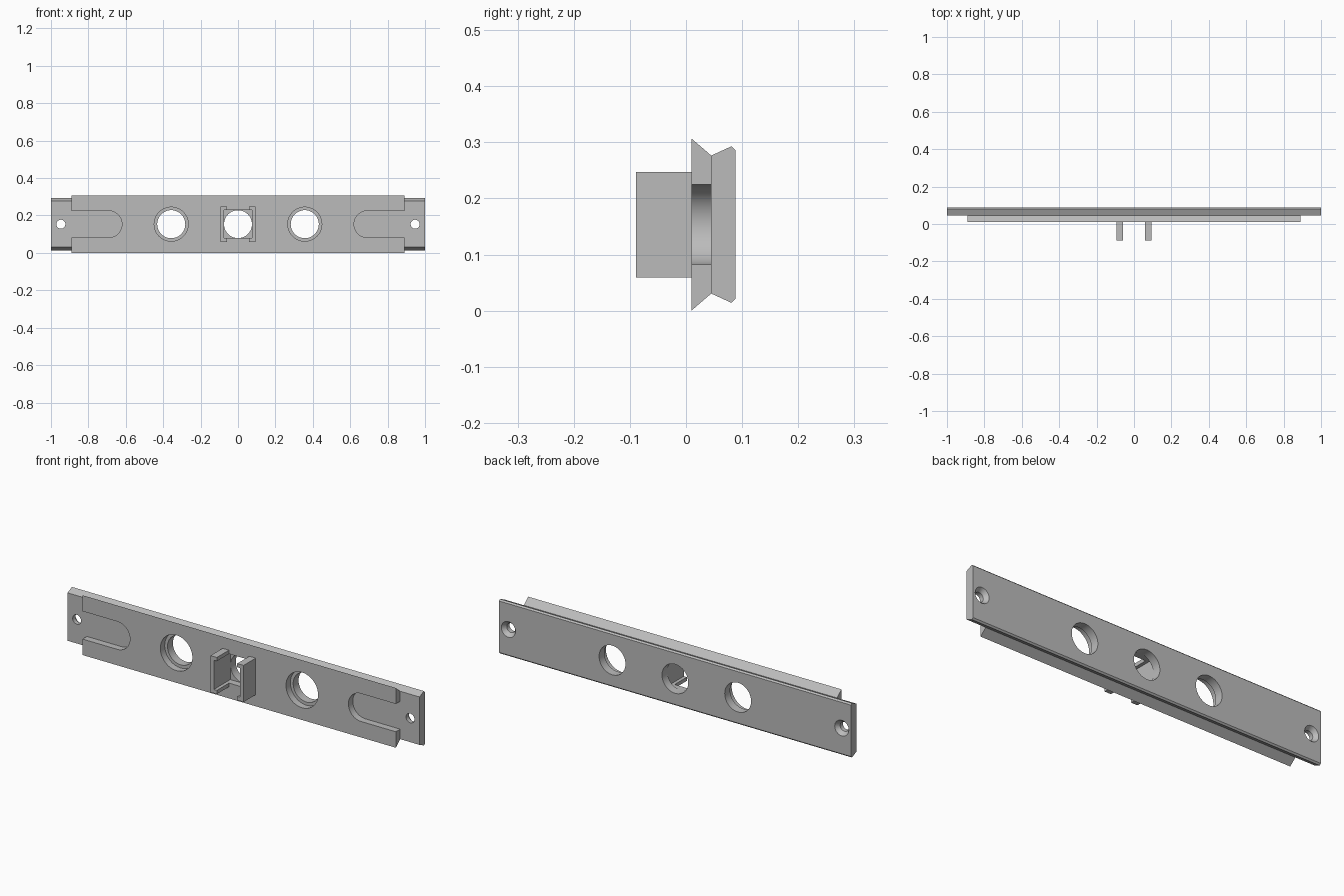
import bpy
import bmesh
from math import sin, cos, pi, radians

if "Cube" in bpy.data.objects:
    bpy.data.objects.remove(bpy.data.objects["Cube"], do_unlink=True)

MID = 0.1535       # height of the long centre line
FRONT = 0.0095     # front face of the rail
NECK = 0.045       # depth of the groove, and floor of the recesses
BACK = 0.0885      # rear face of the rail

grey = bpy.data.materials.new("plain grey")
grey.use_nodes = True
grey.diffuse_color = (0.5, 0.5, 0.5, 1)
grey.node_tree.nodes["Principled BSDF"].inputs["Base Color"].default_value = (0.5, 0.5, 0.5, 1)


def loft(name, ring_a, ring_b):
    """Closed solid between two matching rings of points."""
    bm = bmesh.new()
    a = [bm.verts.new(p) for p in ring_a]
    b = [bm.verts.new(p) for p in ring_b]
    bm.faces.new(a)
    bm.faces.new(b)
    for i in range(len(a)):
        j = (i + 1) % len(a)
        bm.faces.new((a[i], a[j], b[j], b[i]))
    bmesh.ops.recalc_face_normals(bm, faces=bm.faces)
    mesh = bpy.data.meshes.new(name)
    bm.to_mesh(mesh)
    bm.free()
    mesh.materials.append(grey)
    obj = bpy.data.objects.new(name, mesh)
    bpy.context.collection.objects.link(obj)
    return obj


def prism(name, outline, y0, y1):
    """Extrude an (x, height from centre line) outline along y."""
    return loft(name, [(x, y0, MID + z) for x, z in outline],
                [(x, y1, MID + z) for x, z in outline])


def rect(x0, x1, h):
    return [(x0, -h), (x1, -h), (x1, h), (x0, h)]


def circle(x, r, n=64):
    return [(x + r * cos(2 * pi * i / n), r * sin(2 * pi * i / n)) for i in range(n)]


def cut(target, cutter):
    mod = target.modifiers.new("cut", "BOOLEAN")
    mod.operation = "DIFFERENCE"
    mod.solver = "EXACT"
    mod.object = cutter
    bpy.context.view_layer.objects.active = target
    bpy.ops.object.modifier_apply(modifier=mod.name)
    bpy.data.objects.remove(cutter, do_unlink=True)


# Rail: flared front, V grooves along both long edges, chamfered back
half = [(FRONT, 0.1535), (NECK, 0.123), (0.081, 0.1395), (BACK, 0.132)]
profile = half + [(y, -z) for y, z in reversed(half)]
rail = loft("rail", [(-1, y, MID + z) for y, z in profile],
            [(1, y, MID + z) for y, z in profile])

for s in (-1, 1):
    # Front layer stops short of the ends
    cut(rail, prism("end_cutter", rect(s * 0.89, s * 1.1, 0.3), -0.2, NECK))
    # Round-ended slot running in from each end
    r, cx = 0.0715, 0.692
    slot = [(s * 0.95, r)]
    slot += [(s * (cx - r * sin(pi * i / 32)), r * cos(pi * i / 32)) for i in range(33)]
    slot += [(s * 0.95, -r)]
    cut(rail, prism("slot_cutter", slot, -0.2, NECK))
    # Stepped round opening
    cut(rail, prism("step_cutter", circle(s * 0.357, 0.091), -0.2, NECK))
    cut(rail, prism("opening_cutter", circle(s * 0.357, 0.075), -0.2, 0.2))
    # Screw hole, countersunk from the back
    cut(rail, prism("screw_cutter", circle(s * 0.947, 0.024, 32), -0.2, 0.2))
    cone = loft("sink_cutter",
                [(x, 0.065, MID + z) for x, z in circle(s * 0.947, 0.022, 32)],
                [(x, 0.091, MID + z) for x, z in circle(s * 0.947, 0.042, 32)])
    cut(rail, cone)

# Centre: square recess with a round through hole
cut(rail, prism("recess_cutter", rect(-0.075, 0.075, 0.075), -0.2, NECK))
cut(rail, prism("centre_cutter", circle(0, 0.0745), -0.2, 0.2))

# Pair of facing channel brackets
outer, wall, lip = 0.094, 0.075, 0.058
channel = [(outer, -outer), (outer, outer), (lip, outer), (lip, wall),
           (wall, wall), (wall, -wall), (lip, -wall), (lip, -outer)]
prism("left_bracket", channel, -0.089, FRONT + 0.002)
prism("right_bracket", [(-x, z) for x, z in channel], -0.089, FRONT + 0.002)

# Smooth the round walls, keep every edge crisp
bpy.ops.object.select_all(action="DESELECT")
rail.select_set(True)
bpy.context.view_layer.objects.active = rail
bpy.ops.object.shade_smooth_by_angle(angle=radians(25))
